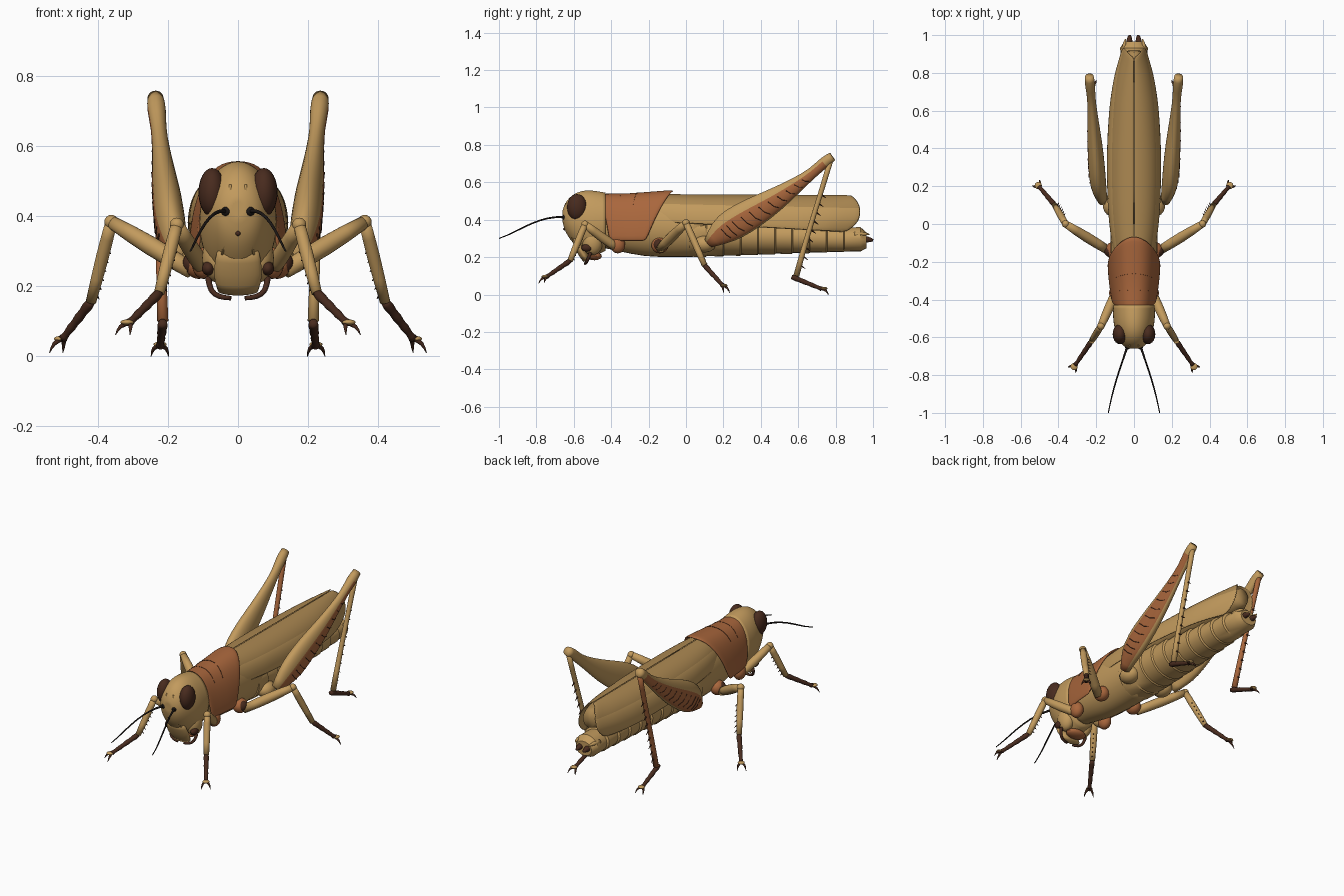
import bpy, bmesh, math
from mathutils import Vector

if "Cube" in bpy.data.objects:
    bpy.data.objects.remove(bpy.data.objects["Cube"])


def material(name, r, g, b):
    m = bpy.data.materials.new(name)
    m.use_nodes = True
    m.diffuse_color = (r, g, b, 1)
    shader = m.node_tree.nodes["Principled BSDF"]
    shader.inputs["Base Color"].default_value = (r, g, b, 1)
    shader.inputs["Roughness"].default_value = 0.7
    return m


TAN = material("tan", 0.54, 0.325, 0.11)
WING = material("wing_brown", 0.41, 0.245, 0.083)
RUST = material("terracotta", 0.4, 0.135, 0.046)
DARK = material("dark_brown", 0.065, 0.024, 0.013)
BLACK = material("near_black", 0.012, 0.009, 0.008)


def finish(name, bm, mats, sub=0, thick=0):
    bmesh.ops.recalc_face_normals(bm, faces=bm.faces)
    mesh = bpy.data.meshes.new(name)
    bm.to_mesh(mesh)
    bm.free()
    for m in mats:
        mesh.materials.append(m)
    ob = bpy.data.objects.new(name, mesh)
    bpy.context.collection.objects.link(ob)
    mesh.polygons.foreach_set("use_smooth", [True] * len(mesh.polygons))
    if thick:
        mod = ob.modifiers.new("thickness", 'SOLIDIFY')
        mod.thickness, mod.offset = thick, -1
    if sub:
        mod = ob.modifiers.new("smooth", 'SUBSURF')
        mod.levels = mod.render_levels = sub
    else:
        bpy.ops.object.select_all(action='DESELECT')
        ob.select_set(True)
        bpy.context.view_layer.objects.active = ob
        bpy.ops.object.shade_smooth_by_angle(angle=math.radians(35))
    return ob


def sweep(name, rings, mats, n=10, sub=1, axis=None, pick=None):
    """Skin elliptical rings (x, y, z, ra[, rb]) along a path, with firm end caps."""
    bm = bmesh.new()
    crease = bm.edges.layers.float.new("crease_edge")
    cs = [Vector(r[:3]) for r in rings]
    loops = []
    for i, r in enumerate(rings):
        t = Vector(axis) if axis else cs[min(i + 1, len(cs) - 1)] - cs[max(i - 1, 0)]
        t.normalize()
        a = (Vector((1, 0, 0)) - t * t.x).normalized()
        b = t.cross(a)
        angles = [2 * math.pi * k / n for k in range(n)]
        loops.append([bm.verts.new(cs[i] + a * r[3] * math.cos(g) + b * r[-1] * math.sin(g))
                      for g in angles])
    for i in range(len(loops) - 1):
        for k in range(n):
            j = (k + 1) % n
            f = bm.faces.new((loops[i][k], loops[i][j], loops[i + 1][j], loops[i + 1][k]))
            if pick:
                f.material_index = pick(i, 2 * math.pi * (k + 0.5) / n)
    for end in (loops[0], loops[-1]):
        for e in bm.faces.new(end).edges:
            e[crease] = 1
    return finish(name, bm, mats, sub)


def shell(name, point, rows, cols, mats, thick, pick=None):
    """Open curved sheet from a function of (u, v)."""
    bm = bmesh.new()
    g = [[bm.verts.new(point(i / rows, j / cols)) for j in range(cols + 1)] for i in range(rows + 1)]
    for i in range(rows):
        for j in range(cols):
            f = bm.faces.new((g[i][j], g[i][j + 1], g[i + 1][j + 1], g[i + 1][j]))
            if pick:
                f.material_index = pick(j / cols)
    return finish(name, bm, mats, 1, thick)


def ball(name, loc, size, mat):
    bm = bmesh.new()
    bmesh.ops.create_uvsphere(bm, u_segments=20, v_segments=12, radius=1)
    for v in bm.verts:
        v.co = Vector(loc) + Vector([a * b for a, b in zip(v.co, size)])
    return finish(name, bm, [mat])


def lerp(table, t):
    t = min(max(t, 0), 1) * (len(table) - 1)
    i = min(int(t), len(table) - 2)
    return table[i] + (table[i + 1] - table[i]) * (t - i)


def flip(points, s):
    return [(p[0] * s, *p[1:]) for p in points]


# Head: wedge that narrows toward the face (y, low, high, half width)
head = [(-.66, .39, .45, .025), (-.648, .335, .49, .06), (-.612, .28, .535, .086), (-.56, .225, .56, .104),
        (-.5, .195, .562, .115), (-.43, .23, .548, .112)]
sweep("head", [(0, y, (lo + hi) / 2, rx, (hi - lo) / 2) for y, lo, hi, rx in head], [TAN], 16, 2, axis=(0, 1, 0))
sweep("upper_lip", [(0, -.595, .31, .06, .02), (0, -.565, .235, .078, .026), (0, -.53, .185, .06, .022)], [TAN], 12)
ball("mouth_floor", (0, -.49, .205), (.06, .04, .022), RUST)
ball("middle_ocellus", (0, -.65, .35), (.007, .007, .007), DARK)

# Thorax, segmented abdomen and the hindwings tucked above it
sweep("thorax", [(0, -.46, .37, .09, .12), (0, -.36, .37, .112, .14), (0, -.22, .365, .125, .168),
                 (0, -.05, .36, .13, .165), (0, .1, .34, .126, .142)], [TAN], 16)
abdomen = []
for i in range(10):
    f = i / 9
    rx, rz = .13 - .057 * f ** 1.5, .125 - .06 * f
    y, z = .092 * i + .02, .2 + .03 * f + rz
    abdomen += [(0, y, z, rx * .98, rz * .98), (0, y + .085, z, rx, rz)]
abdomen.append((0, .965, .29, .052, .042))
sweep("abdomen", abdomen, [TAN], 20, 0, axis=(0, 1, 0))
sweep("folded_hindwings", [(0, 0, .43, .1, .08), (0, .4, .43, .12, .085), (0, .7, .435, .105, .08),
                           (0, .85, .44, .075, .07), (0, .915, .445, .04, .05)], [WING], 16)


# Saddle-shaped pronotum
def pronotum_point(u, v):
    a = (v * 2 - 1) * math.pi / 2
    drop = 1 - math.cos(a)
    w = lerp([.119, .13, .138, .142], u)
    top = lerp([.54, .54, .55, .56], u)
    front, back = -.46 + .05 * drop, -.065 - .15 * drop ** .8
    x = w * math.copysign(abs(math.sin(a)) ** .9, a)
    return Vector((x, front + u * (back - front), top - (top - .285) * drop ** 1.1))


shell("pronotum", pronotum_point, 8, 16, [RUST], .012)
for k, u in enumerate((.28, .5)):
    groove = [pronotum_point(u, .25 + j / 16) for j in range(9)]
    sweep(f"pronotum_groove_{k}", [(*p, .0012) for p in groove], [DARK], 6, 0, axis=(0, 1, 0))


# Leg helpers
def foot(name, s, start, end):
    a, b = Vector(start), Vector(end)
    rows = [(*a.lerp(b, k / 7), (.019 if k % 2 else .013) - .0007 * k) for k in range(8)]
    sweep(name + "_tarsus", flip(rows, s), [DARK], 8)
    d = (b - a).normalized()
    side = d.cross(Vector((0, 0, 1))).normalized()
    for k in (-1, 1):
        tip = b + d * .04 + side * k * .025 - Vector((0, 0, .016))
        mid = b + d * .025 + side * k * .02 + Vector((0, 0, .004))
        sweep(f"{name}_claw_{k}", flip([(*b, .009), (*mid, .008), (*tip, .001)], s), [DARK], 6)
    pad = b + d * .014 + Vector((0, 0, .008))
    ball(name + "_pad", (pad.x * s, *pad.yz), (.019, .019, .008), TAN)


def spines(name, s, top, bottom, count, out):
    a, b = Vector(top), Vector(bottom)
    for k in range(count):
        p = a.lerp(b, .3 + .68 * k / count)
        q = p + Vector(out) + (b - a).normalized() * .02
        sweep(f"{name}_spine_{k}", flip([(*p, .007), (*q, .001)], s), [DARK], 5, 0)


femur_path = [(.165, .12, .275, .025, .03), (.184, .18, .33, .04, .072), (.195, .25, .375, .046, .09),
              (.202, .36, .438, .044, .085), (.212, .48, .508, .036, .065), (.22, .59, .585, .026, .042),
              (.227, .68, .652, .021, .027), (.233, .74, .708, .029, .032), (.236, .783, .738, .023, .025)]
wing_width = [.1, .125, .138, .143, .144, .139, .129, .108, .066]

for s, side in ((1, "left"), (-1, "right")):
    # Compound eye, antenna and mouthparts
    ball(f"{side}_eye", (.074 * s, -.583, .467), (.039, .053, .07), DARK)
    ball(f"{side}_cheek", (.06 * s, -.5, .28), (.043, .055, .07), TAN)
    ball(f"{side}_antenna_socket", (.034 * s, -.65, .413), (.014, .014, .014), BLACK)
    sweep(f"{side}_antenna", flip([(.034, -.645, .413, .008), (.052, -.7, .416, .006), (.08, -.78, .4, .005),
                                   (.107, -.87, .36, .005), (.124, -.94, .322, .004), (.136, -1, .3, .003)], s),
          [BLACK], 6)
    ball(f"{side}_mandible", (.085 * s, -.53, .25), (.018, .03, .02), DARK)
    sweep(f"{side}_palp", flip([(.085, -.51, .225, .01), (.08, -.525, .185, .009), (.055, -.535, .168, .009),
                                (.02, -.54, .165, .007)], s), [DARK], 8)
    sweep(f"{side}_face_ridge", flip([(.022, -.642, .49, .004), (.024, -.657, .42, .005), (.03, -.643, .35, .005),
                                      (.045, -.6, .29, .004)], s), [TAN], 6)

    # Folded wing
    def wing_point(u, v):
        a = v * math.pi / 2
        top, low = .538 - .006 * u, .39 - .06 * u
        z = low + (top - low) * max(math.cos(a), 0) ** .8
        end = .935 - .06 * abs((z - .44) / .1) ** 2.5
        return Vector((s * (.001 + lerp(wing_width, u) * math.sin(a)), -.2 + u * (end + .2), z))
    shell(f"{side}_wing", wing_point, 20, 10, [TAN, WING], .006, lambda v: int(v < .55))

    # Tail valves and cerci
    sweep(f"{side}_tail_valve", flip([(.025, .93, .295, .022), (.025, .975, .295, .019), (.022, 1.0, .29, .007)], s),
          [DARK], 8)
    sweep(f"{side}_cercus", flip([(.055, .9, .32, .016), (.052, .95, .325, .012), (.045, .98, .322, .003)], s), [TAN], 8)

    # Hip joints
    ball(f"{side}_front_hip", (.098 * s, -.365, .265), (.034, .04, .045), RUST)
    ball(f"{side}_middle_hip", (.112 * s, -.14, .262), (.04, .045, .042), RUST)
    ball(f"{side}_middle_hip_ring", (.128 * s, -.145, .265), (.03, .03, .032), DARK)
    ball(f"{side}_hind_hip", (.115 * s, .1, .27), (.05, .06, .045), TAN)

    # Front and middle legs
    legs = [("front", [(.095, -.36, .245, .024), (.135, -.45, .305, .029), (.175, -.54, .375, .02)],
             (.225, -.62, .18), (.31, -.745, .095)),
            ("middle", [(.135, -.14, .245, .025), (.25, -.07, .315, .032), (.362, .0, .383, .02)],
             (.42, .1, .155), (.5, .195, .05))]
    for part, femur, ankle, toe in legs:
        name = f"{side}_{part}"
        knee = Vector(femur[-1][:3])
        ball(name + "_knee", (knee.x * s, *knee.yz), (.02, .02, .02), TAN)
        sweep(name + "_femur", flip(femur, s), [TAN])
        sweep(name + "_tibia", flip([(*knee, .018), (*knee.lerp(Vector(ankle), .4), .021), (*ankle, .016)], s), [TAN])
        spines(name, s, knee, ankle, 6, (-.02, .02, -.005))
        foot(name, s, ankle, toe)

    # Jumping leg with a coloured outer panel
    def panel(i, angle):
        return int(i < 7 and math.cos(angle) * s > 0 and -.25 < math.sin(angle) < .95)
    name = f"{side}_hind"
    sweep(name + "_femur", flip(femur_path, s), [TAN, RUST], 16, 1, pick=panel)
    for k in range(11):
        bar = []
        for g, slide in ((.8, .03), (.4, .012), (-.15, 0)):
            t = .15 + .052 * k + slide
            x, y, z, ra, rb = [lerp([p[c] for p in femur_path], t) for c in range(5)]
            bar.append((s * (x + ra * .97 * math.cos(g)), y + .52 * rb * math.sin(g),
                        z - .85 * rb * math.sin(g), .0022))
        sweep(f"{name}_chevron_{k}", bar, [DARK], 5, 0)
    knee, ankle = (.235, .775, .725), (.215, .59, .1)
    sweep(name + "_tibia", flip([(*knee, .016), (.229, .72, .54, .014), (.222, .65, .32, .014), (*ankle, .017)], s),
          [TAN if s > 0 else RUST])
    spines(name, s, knee, ankle, 9, (0, .036, -.003))
    foot(name, s, (.215, .565, .095), (.222, .725, .03))
